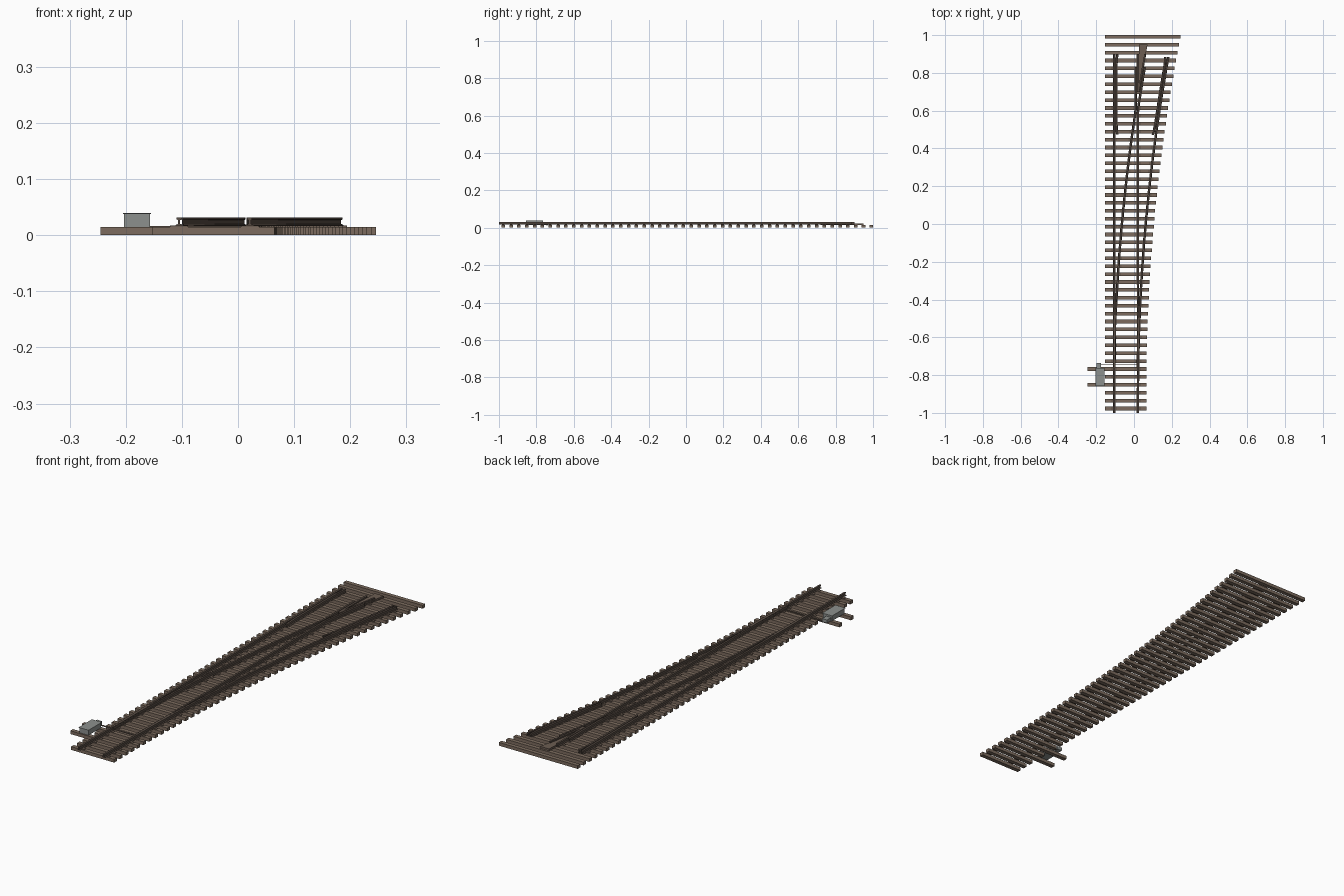
import bpy, bmesh, math

if "Cube" in bpy.data.objects:
    bpy.data.objects.remove(bpy.data.objects["Cube"])

def mat(name, c):
    m = bpy.data.materials.new(name)
    m.diffuse_color = (*c, 1)
    m.use_nodes = True
    m.node_tree.nodes["Principled BSDF"].inputs["Base Color"].default_value = m.diffuse_color
    return m

WOOD = mat("weathered timber", (0.200, 0.148, 0.112))
RAIL = mat("rusty steel", (0.105, 0.078, 0.062))
CHAIR = mat("brown iron", (0.150, 0.110, 0.085))
GREY = mat("grey paint", (0.262, 0.278, 0.268))

LX, RX = -0.105, 0.021          # straight rail centres

def d(y):                       # sideways shift of the diverging track
    return 0.0505 * max(0, y + 0.9) ** 2

def finish(name, bm, m):
    bmesh.ops.recalc_face_normals(bm, faces=bm.faces)
    me = bpy.data.meshes.new(name)
    bm.to_mesh(me)
    bm.free()
    me.materials.append(m)
    o = bpy.data.objects.new(name, me)
    bpy.context.collection.objects.link(o)
    return o

def add_box(bm, x0, x1, y0, y1, z0, z1):
    vs = [bm.verts.new((x, y, z)) for x in (x0, x1) for y in (y0, y1) for z in (z0, z1)]
    for f in ((0, 1, 3, 2), (4, 6, 7, 5), (0, 4, 5, 1), (2, 3, 7, 6), (0, 2, 6, 4), (1, 5, 7, 3)):
        bm.faces.new([vs[i] for i in f])

def box(name, m, *a):
    bm = bmesh.new()
    add_box(bm, *a)
    return finish(name, bm, m)

# rail section: foot, web, head
HALF = [(0.0065, 0.017), (0.0065, 0.0183), (0.002, 0.020), (0.002, 0.0270), (0.0042, 0.0282), (0.0042, 0.032)]
PROFILE = HALF + [(-x, z) for x, z in reversed(HALF)]

def rail(name, fx, y0, y1, n=28, width=lambda y: 1):
    bm = bmesh.new()
    rings = []
    for i in range(n + 1):
        y = y0 + (y1 - y0) * i / n
        rings.append([bm.verts.new((fx(y) + px * width(y), y, z)) for px, z in PROFILE])
    k = len(PROFILE)
    for a, b in zip(rings, rings[1:]):
        for j in range(k):
            bm.faces.new((a[j], a[(j + 1) % k], b[(j + 1) % k], b[j]))
    bm.faces.new(rings[0])
    bm.faces.new(rings[-1])
    return finish(name, bm, RAIL)

# sleepers, growing with the diverging track, with two long ones for the motor
ties = bmesh.new()
chairs = bmesh.new()
N = 48
for i in range(N):
    y = -0.977 + i * (0.991 + 0.977) / (N - 1)
    long_tie = i in (3, 5)
    add_box(ties, -0.245 if long_tie else -0.153, 0.065 + d(y), y - 0.0095, y + 0.0095, 0, 0.015)
    # chairs under every rail
    if y < 0.9:
        xs = [LX, RX + d(y)]
        if y > -0.3:
            xs += [LX + d(y), RX]
        for x in xs:
            add_box(chairs, x - 0.016, x + 0.016, y - 0.007, y + 0.007, 0.0148, 0.0172)
finish("sleepers", ties, WOOD)
finish("rail_chairs", chairs, CHAIR)

# stock rails
rail("straight_stock_rail", lambda y: LX, -1, 0.9, 2)
rail("curved_stock_rail", lambda y: RX + d(y), -1, 0.885)

# switch blades and closure rails, bending into wing rails at the crossing
taper = lambda y: min(1, max(0.3, 0.3 + (y + 0.76) * 1.6))
G = 0.0115
def left_closure(y):
    return min(LX + max(d(y), 0.006), RX - G)
def right_closure(y):
    return max(RX + min(0, d(y) - 0.006), LX + d(y) + G)
rail("curved_closure_rail", left_closure, -0.76, 0.83, 60, taper)
rail("straight_closure_rail", right_closure, -0.76, 0.83, 60, taper)

# crossing vee
rail("vee_straight_rail", lambda y: RX, 0.70, 0.9, 4)
rail("vee_curved_rail", lambda y: LX + d(y), 0.70, 0.9, 6)
bm = bmesh.new()
pts = [(RX - 0.002, 0.72), (RX + 0.006, 0.72), (LX + d(0.95) + 0.004, 0.95), (RX + 0.006, 0.95)]
lo = [bm.verts.new((x, y, 0.015)) for x, y in pts]
hi = [bm.verts.new((x, y, 0.024)) for x, y in pts]
bm.faces.new(lo)
bm.faces.new(hi)
for j in range(4):
    bm.faces.new((lo[j], lo[(j + 1) % 4], hi[(j + 1) % 4], hi[j]))
finish("crossing_block", bm, CHAIR)

# check rails with flared ends
def flare(y):
    return 0.0115 + max(0, 0.53 - y, y - 0.84) * 0.08
rail("straight_check_rail", lambda y: LX + flare(y), 0.475, 0.9, 14)
rail("curved_check_rail", lambda y: RX + d(y) - flare(y), 0.47, 0.885, 14)

# point motor and throw rod
box("motor_case", GREY, -0.203, -0.157, -0.855, -0.765, 0.015, 0.038)
box("motor_lid", GREY, -0.205, -0.155, -0.858, -0.762, 0.038, 0.040)
box("motor_end", GREY, -0.198, -0.174, -0.765, -0.735, 0.015, 0.030)
box("throw_rod", CHAIR, -0.175, 0.022, -0.745, -0.740, 0.0125, 0.0165)
